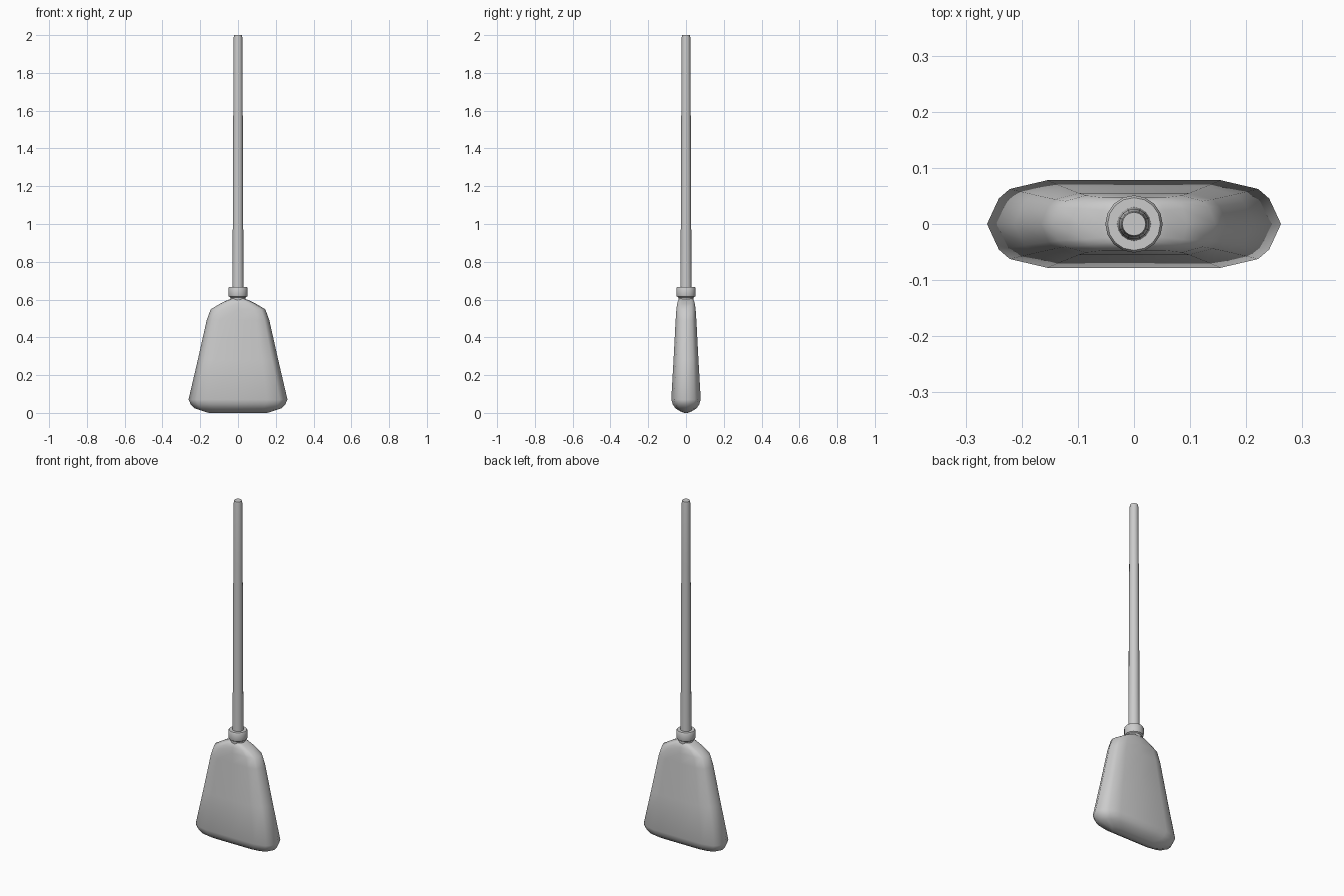
import bpy, bmesh, math

if "Cube" in bpy.data.objects:
    bpy.data.objects.remove(bpy.data.objects["Cube"])


def loft(name, rings, angle):
    """Skin a stack of equal-length closed rings and cap both ends."""
    bm = bmesh.new()
    rows = [[bm.verts.new(p) for p in ring] for ring in rings]
    n = len(rows[0])
    for a, b in zip(rows, rows[1:]):
        for i in range(n):
            j = (i + 1) % n
            bm.faces.new((a[i], a[j], b[j], b[i]))
    bm.faces.new(rows[0][::-1])
    bm.faces.new(rows[-1])
    bmesh.ops.recalc_face_normals(bm, faces=bm.faces)
    mesh = bpy.data.meshes.new(name)
    bm.to_mesh(mesh)
    bm.free()
    obj = bpy.data.objects.new(name, mesh)
    bpy.context.collection.objects.link(obj)
    bpy.ops.object.select_all(action='DESELECT')
    obj.select_set(True)
    bpy.context.view_layer.objects.active = obj
    bpy.ops.object.shade_smooth_by_angle(angle=math.radians(angle))
    return obj


def circle(r, z, n=16):
    return [(r * math.cos(math.tau * i / n), r * math.sin(math.tau * i / n), z)
            for i in range(n)]


# Flattened, rounded section of the brush, mirrored from one quarter
QUARTER = [(1, 0), (0.92, 0.58), (0.845, 0.8), (0.59, 1), (0, 1)]
HALF = QUARTER + [(-x, y) for x, y in QUARTER[-2::-1]]
SECTION = HALF + [(x, -y) for x, y in HALF[-2:0:-1]]


def brush_ring(z, hx, hy):
    return [(x * hx, y * hy, z) for x, y in SECTION]


# Brush head: height, half width, half depth
HEAD = [(0.0, 0.155, 0.008), (0.008, 0.18, 0.03), (0.025, 0.232, 0.057),
        (0.045, 0.25, 0.07), (0.07, 0.262, 0.078), (0.28, 0.213, 0.066),
        (0.49, 0.166, 0.055), (0.548, 0.145, 0.051), (0.578, 0.095, 0.047),
        (0.595, 0.06, 0.042), (0.605, 0.035, 0.034)]
loft("brush_head", [brush_ring(*s) for s in HEAD], 60)

# Collar with a narrow neck beneath it
COLLAR = [(0.04, 0.59), (0.041, 0.612), (0.049, 0.617), (0.051, 0.623),
          (0.051, 0.66), (0.047, 0.667), (0.025, 0.667)]
loft("collar", [circle(r, z) for r, z in COLLAR], 35)

# Tapered handle with a bevelled tip
HANDLE = [(0.03, 0.62), (0.03, 0.67), (0.028, 0.9), (0.027, 1.25),
          (0.025, 1.6), (0.023, 1.985), (0.021, 2.0)]
loft("handle", [circle(r, z) for r, z in HANDLE], 35)
